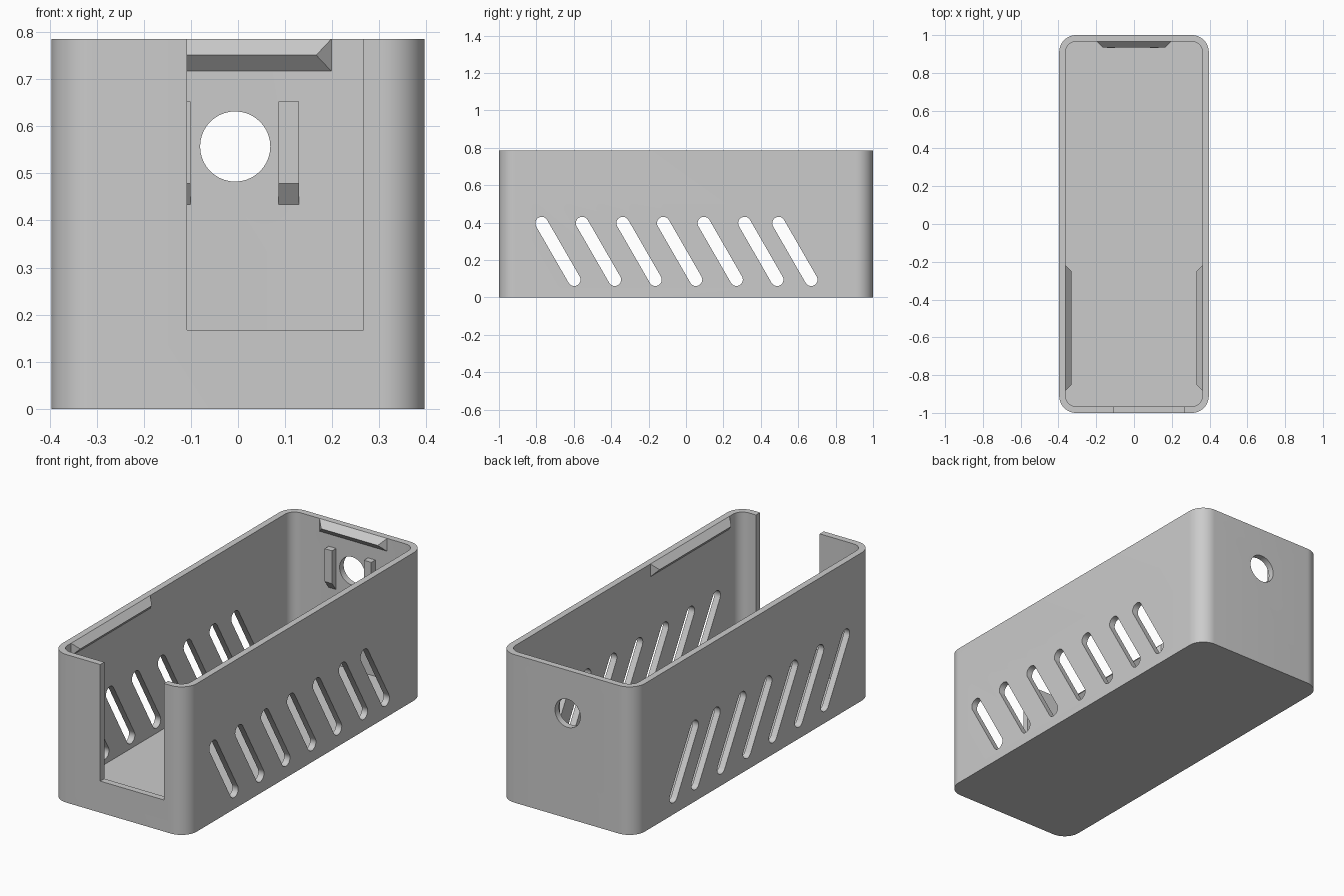
import bpy, bmesh, math
from mathutils import Vector

if "Cube" in bpy.data.objects:
    bpy.data.objects.remove(bpy.data.objects["Cube"], do_unlink=True)

HX, HY, H = 0.396, 1.0, 0.785      # outer half sizes and height
WALL, FLOOR, R = 0.034, 0.035, 0.09

grey = bpy.data.materials.new("plain grey")
grey.use_nodes = True
grey.diffuse_color = (0.6, 0.6, 0.6, 1)
grey.node_tree.nodes["Principled BSDF"].inputs["Base Color"].default_value = (0.6, 0.6, 0.6, 1)


def finish(name, bm):
    bmesh.ops.recalc_face_normals(bm, faces=bm.faces)
    mesh = bpy.data.meshes.new(name)
    bm.to_mesh(mesh)
    bm.free()
    mesh.materials.append(grey)
    ob = bpy.data.objects.new(name, mesh)
    bpy.context.collection.objects.link(ob)
    return ob


def add_prism(bm, outline, axis, lo, hi):
    """Extrude a 2D outline along an axis."""
    place = {"x": lambda u, v, w: (w, u, v),
             "y": lambda u, v, w: (u, w, v),
             "z": lambda u, v, w: (u, v, w)}[axis]
    rings = [[bm.verts.new(place(u, v, w)) for u, v in outline] for w in (lo, hi)]
    n = len(outline)
    bm.faces.new(rings[0])
    bm.faces.new(rings[1])
    for i in range(n):
        j = (i + 1) % n
        bm.faces.new((rings[0][i], rings[0][j], rings[1][j], rings[1][i]))


def arc(cx, cy, r, start, end, steps):
    angles = [math.radians(start + (end - start) * i / steps) for i in range(steps + 1)]
    return [(cx + r * math.cos(a), cy + r * math.sin(a)) for a in angles]


def rounded_rect(hx, hy, r):
    pts = []
    for k, (sx, sy) in enumerate([(1, 1), (-1, 1), (-1, -1), (1, -1)]):
        pts += arc(sx * (hx - r), sy * (hy - r), r, 90 * k, 90 * k + 90, 14)
    return pts


def rect(a, b, c, d):
    return [(a, c), (b, c), (b, d), (a, d)]


def cut(target, bm):
    cutter = finish("cutter", bm)
    cutter.hide_render = True
    mod = target.modifiers.new("cut", "BOOLEAN")
    mod.operation, mod.solver, mod.object = "DIFFERENCE", "EXACT", cutter
    bpy.context.view_layer.objects.active = target
    bpy.ops.object.modifier_apply(modifier=mod.name)
    bpy.data.objects.remove(cutter, do_unlink=True)


# Open tray with rounded corners
bm = bmesh.new()
add_prism(bm, rounded_rect(HX, HY, R), "z", 0, H)
case = finish("case_shell", bm)
bm = bmesh.new()
add_prism(bm, rounded_rect(HX - WALL, HY - WALL, R - WALL), "z", FLOOR, H + 0.1)
cut(case, bm)

# Front notch, round back hole and slanted vent slots through both sides
bm = bmesh.new()
add_prism(bm, rect(-0.108, 0.266, 0.167, H + 0.2), "y", -1.1, -0.93)
add_prism(bm, arc(-0.006, 0.557, 0.0745, 0, 351, 39), "y", 0.9, 1.1)
for shift in [0.217 * i for i in range(6)] + [1.267]:
    y = shift - 0.772
    slot = arc(y, 0.397, 0.034, 30, 210, 12) + arc(y + 0.174, 0.095, 0.034, 210, 390, 12)
    add_prism(bm, slot, "x", -0.6, 0.6)
cut(case, bm)

bpy.ops.object.select_all(action="DESELECT")
case.select_set(True)
bpy.context.view_layer.objects.active = case
bpy.ops.object.shade_smooth_by_angle(angle=math.radians(30))


# Wedge-shaped lid catches along the rim
def lid_catch(name, base, along, inward, half):
    base, along, inward = Vector(base), Vector(along), Vector(inward)
    depth, up = 0.032, Vector((0, 0, 0.034))
    bm = bmesh.new()
    for s in (-1, 1):
        bm.verts.new(base + along * s * half + up)
        bm.verts.new(base + along * s * half - up)
        bm.verts.new(base + along * s * (half - depth) + inward * depth)
    bmesh.ops.convex_hull(bm, input=bm.verts)
    bmesh.ops.dissolve_limit(bm, angle_limit=0.01, verts=bm.verts, edges=bm.edges)
    return finish(name, bm)


ridge = H - 0.034
lid_catch("back_catch", (0, HY - WALL, ridge), (1, 0, 0), (0, -1, 0), 0.198)
for side, s in (("left", 1), ("right", -1)):
    lid_catch(side + "_catch", (s * (HX - WALL), -0.55, ridge), (0, 1, 0), (-s, 0, 0), 0.332)

# Small upright guides beside the back hole, sloped underneath
wall_y, face_y = HY - WALL, 0.932
for side, x in (("left", 0.086), ("right", -0.144)):
    bm = bmesh.new()
    profile = [(wall_y, 0.434), (wall_y, 0.652), (face_y, 0.652), (face_y, 0.478)]
    add_prism(bm, profile, "x", x, x + 0.043)
    finish(side + "_guide", bm)
